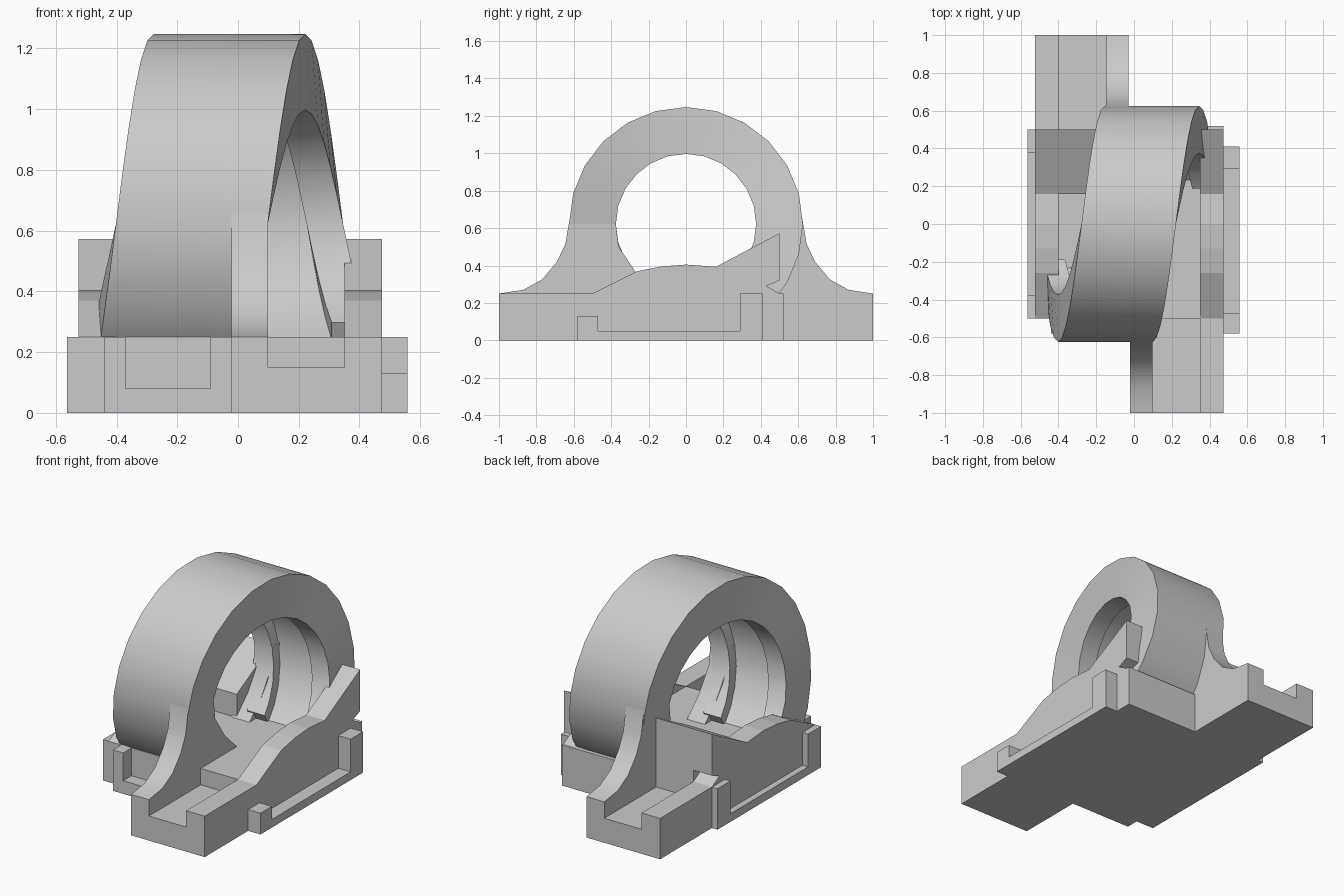
import bpy, bmesh
from math import sin, cos, radians

if "Cube" in bpy.data.objects:
    bpy.data.objects.remove(bpy.data.objects["Cube"])

CX = -0.025          # axis of the half-turn symmetry
ZC = 0.622           # bore centre height


def finish(name, bm, smooth=False):
    bmesh.ops.recalc_face_normals(bm, faces=bm.faces)
    me = bpy.data.meshes.new(name)
    bm.to_mesh(me)
    bm.free()
    ob = bpy.data.objects.new(name, me)
    bpy.context.collection.objects.link(ob)
    if smooth:
        bpy.context.view_layer.objects.active = ob
        ob.select_set(True)
        bpy.ops.object.shade_smooth_by_angle(angle=radians(30))
        ob.select_set(False)
    return ob


def prism(name, profile, x0, x1, smooth=False):
    """Extrude a (y, z) profile along x."""
    bm = bmesh.new()
    a = [bm.verts.new((x0, y, z)) for y, z in profile]
    b = [bm.verts.new((x1, y, z)) for y, z in profile]
    n = len(a)
    bm.faces.new(a)
    bm.faces.new(b[::-1])
    for i in range(n):
        bm.faces.new((a[i], b[i], b[(i + 1) % n], a[(i + 1) % n]))
    return finish(name, bm, smooth)


def box(name, x0, x1, y0, y1, z0, z1):
    return prism(name, [(y0, z0), (y1, z0), (y1, z1), (y0, z1)], x0, x1)


def half_turn(ob, name):
    """Copy turned 180 degrees about the vertical axis through CX."""
    me = ob.data.copy()
    for v in me.vertices:
        v.co.x, v.co.y = 2 * CX - v.co.x, -v.co.y
    c = bpy.data.objects.new(name, me)
    bpy.context.collection.objects.link(c)
    return c


# Helical ring: a grooved section swept around the bore while sliding along x
section = [(-0.25, 0.625), (0.25, 0.625), (0.25, 0.375), (0.13, 0.375),
           (0.13, 0.44), (-0.13, 0.44), (-0.13, 0.375), (-0.25, 0.375)]
bm = bmesh.new()
loops = []
for i in range(-10, 11):
    t = radians(15 * i)
    slide = CX - 0.003 + 0.124 * (15 * i) / 90
    loops.append([bm.verts.new((min(max(x + slide, -0.46), 0.40),
                                r * sin(t), ZC + r * cos(t)))
                  for x, r in section])
n = len(section)
for p, q in zip(loops, loops[1:]):
    for k in range(n):
        bm.faces.new((p[k], p[(k + 1) % n], q[(k + 1) % n], q[k]))
bm.faces.new(loops[0])
bm.faces.new(loops[-1][::-1])
finish("helical_ring", bm, True)

# Main base slab
box("base_body", -0.525, 0.475, -0.5, 0.5, 0, 0.25)

# Mounting feet with an open channel between two bars
foot_parts = [
    box("front_foot_floor", -0.022, 0.475, -1, -0.5, 0, 0.15),
    box("front_foot_outer_bar", 0.35, 0.475, -1, -0.5, 0.15, 0.25),
    box("front_foot_inner_bar", -0.022, 0.098, -1, -0.5, 0.15, 0.25),
    # Concave flare that rises from the foot into the ring
    prism("front_flare",
          [(-1, 0.25), (-0.87, 0.27), (-0.77, 0.325), (-0.69, 0.42),
           (-0.645, 0.515), (-0.62, 0.66), (-0.375, 0.62), (-0.36, 0.5),
           (-0.265, 0.36), (-0.15, 0.25)], -0.022, 0.098, True),
]
for ob in foot_parts:
    half_turn(ob, ob.name.replace("front", "back"))

# Side rails with a hump and a pointed rear end
rail = [(-0.5, 0.25), (-0.26, 0.37), (-0.13, 0.395), (0, 0.405), (0.16, 0.393),
        (0.5, 0.573), (0.5, 0.32), (0.43, 0.29), (0.5, 0.25)]
prism("right_rail", rail, 0.35, 0.475)
prism("left_rail", rail, -0.525, -0.40)
prism("left_wedge", [(0.16, 0.25), (0.16, 0.393), (0.5, 0.573), (0.5, 0.25)],
      -0.40, -0.12)

# Right tray: ledge, tall rear post, low front stub
box("right_ledge", 0.475, 0.558, -0.58, 0.41, 0, 0.05)
box("right_rear_post", 0.475, 0.558, 0.29, 0.41, 0.05, 0.25)
box("right_front_stub", 0.475, 0.558, -0.58, -0.47, 0.05, 0.13)
box("right_front_corner", 0.43, 0.475, -0.515, -0.5, 0.13, 0.25)

# Left tray: ledge and a post at each end
box("left_ledge", -0.563, -0.525, -0.5, 0.5, 0, 0.05)
for s, tag in ((-1, "front"), (1, "rear")):
    box("left_%s_post" % tag, -0.563, -0.525,
        min(s * 0.5, s * 0.375), max(s * 0.5, s * 0.375), 0.05, 0.25)

# Shallow frames on the front and back faces of the base
box("front_frame_ledge", -0.44, -0.022, -0.58, -0.5, 0, 0.08)
box("front_frame_left_post", -0.44, -0.37, -0.58, -0.5, 0.08, 0.25)
box("front_frame_right_post", -0.09, -0.022, -0.58, -0.5, 0.08, 0.25)
box("back_frame", -0.03, 0.475, 0.5, 0.52, 0, 0.25)
